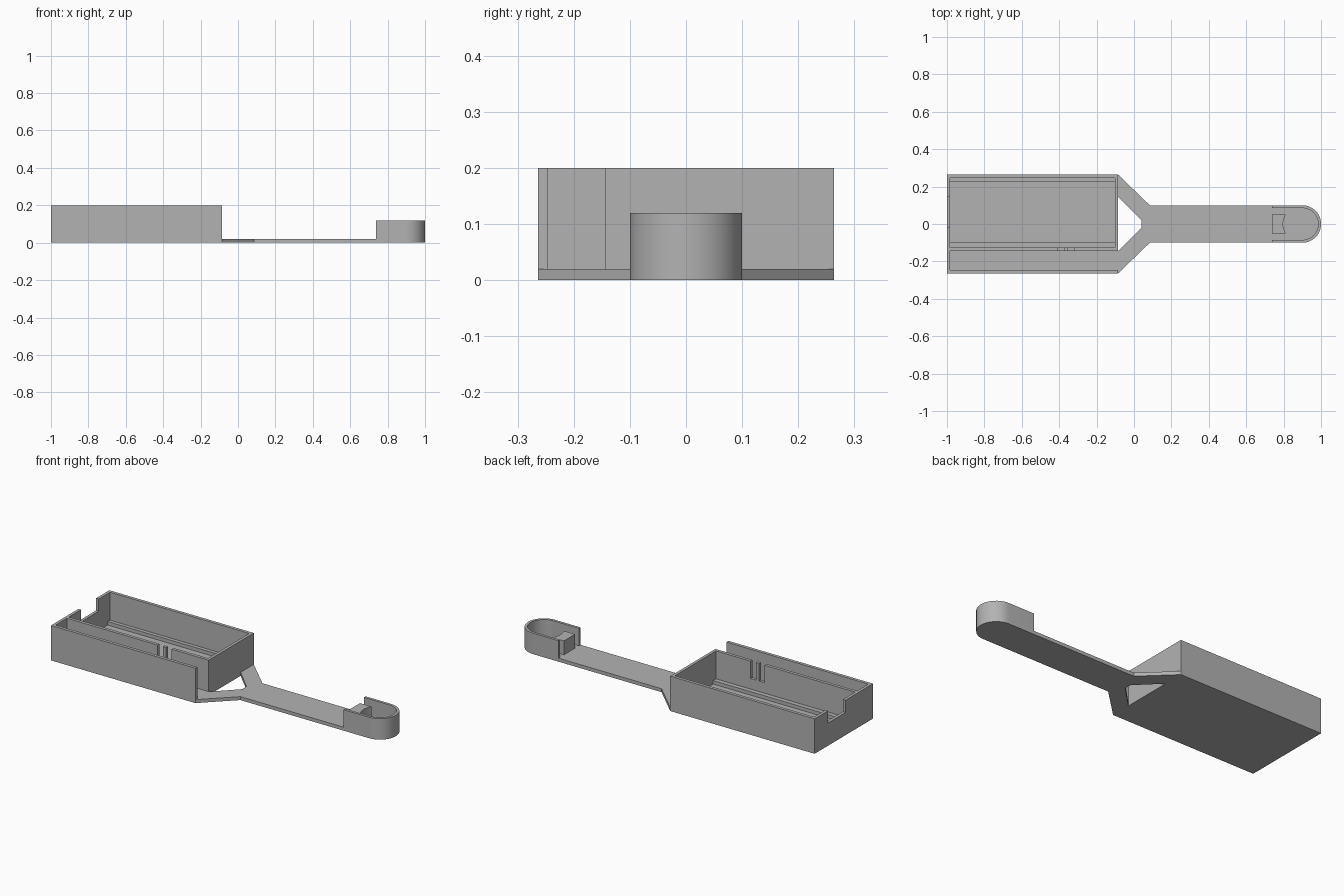
import bpy, bmesh
from math import sin, cos, pi

cube = bpy.data.objects.get("Cube")
if cube:
    bpy.data.objects.remove(cube, do_unlink=True)

grey = bpy.data.materials.new("plain grey")
grey.use_nodes = True
GREY = (0.45, 0.45, 0.45, 1)
grey.diffuse_color = GREY
grey.node_tree.nodes["Principled BSDF"].inputs["Base Color"].default_value = GREY


def prism(name, outline, z0, z1):
    """Extrude a flat outline (x, y) from z0 to z1."""
    bm = bmesh.new()
    face = bm.faces.new([bm.verts.new((x, y, z0)) for x, y in outline])
    grown = bmesh.ops.extrude_face_region(bm, geom=[face])["geom"]
    bmesh.ops.translate(bm, vec=(0, 0, z1 - z0),
                        verts=[g for g in grown if isinstance(g, bmesh.types.BMVert)])
    bmesh.ops.recalc_face_normals(bm, faces=bm.faces)
    mesh = bpy.data.meshes.new(name)
    bm.to_mesh(mesh)
    bm.free()
    mesh.materials.append(grey)
    obj = bpy.data.objects.new(name, mesh)
    bpy.context.collection.objects.link(obj)
    return obj


def box(name, x0, x1, y0, y1, z0, z1):
    return prism(name, [(x0, y0), (x1, y0), (x1, y1), (x0, y1)], z0, z1)


def cut(target, *bounds):
    """Cut a box out of the target and discard the cutter."""
    cutter = box("cutter", *bounds)
    cutter.hide_render = True
    mod = target.modifiers.new("cut", "BOOLEAN")
    mod.operation, mod.solver, mod.object = "DIFFERENCE", "EXACT", cutter
    bpy.context.view_layer.objects.active = target
    bpy.ops.object.modifier_apply(modifier=mod.name)
    bpy.data.objects.remove(cutter, do_unlink=True)


def arc(radius, steps=24):
    """Half circle around the tip of the handle, from -y to +y."""
    angles = [-pi / 2 + pi * i / steps for i in range(steps + 1)]
    return [(TIP + radius * cos(a), radius * sin(a)) for a in angles]


def mirrored(points):
    return points + [(x, -y) for x, y in reversed(points)]


LEFT, RIGHT, HALF, TOP, FLOOR = -1, -0.085, 0.264, 0.2, 0.02
TIP, CUP, R = 0.9, 0.738, 0.1
ABOVE = TOP + 0.1

# Tray: main compartment with low ledges, and side channel open at one end
tray = box("tray", LEFT, RIGHT, -HALF, HALF, 0, TOP)
cut(tray, LEFT + 0.017, RIGHT - 0.017, -0.126, 0.246, 0.04, ABOVE)
cut(tray, LEFT + 0.017, RIGHT - 0.017, -0.1, 0.225, FLOOR, ABOVE)
cut(tray, LEFT + 0.017, RIGHT + 0.1, -0.246, -0.144, FLOOR, ABOVE)
# Notch in the end wall
cut(tray, LEFT - 0.1, LEFT + 0.05, -0.016, 0.144, 0.13, ABOVE)
# Pair of slots in the dividing wall
for x in (-0.41, -0.355):
    cut(tray, x, x + 0.035, -0.16, -0.11, 0.1, ABOVE)

# Forked handle plate with a rounded tip
fork = [(0.04, 0.02), (RIGHT, 0.145), (RIGHT, HALF), (0.085, R)]
handle = prism("handle", [(x, -y) for x, y in fork] + arc(R) + fork[::-1], 0, FLOOR)

# Raised rim around the tip
rim = prism("tip_rim",
            [(CUP, -R)] + arc(R) + [(CUP, R), (CUP, R - 0.015)]
            + arc(R - 0.015)[::-1] + [(CUP, 0.015 - R)], FLOOR, 0.12)

# Stop block with a hollowed inner face
stop = prism("stop_block",
             mirrored([(CUP, 0.05), (0.81, 0.05), (0.8, 0.025), (0.797, 0.008)]),
             FLOOR, 0.1)

for obj in (handle, rim, stop):
    bpy.ops.object.select_all(action="DESELECT")
    obj.select_set(True)
    bpy.context.view_layer.objects.active = obj
    bpy.ops.object.shade_smooth_by_angle()
